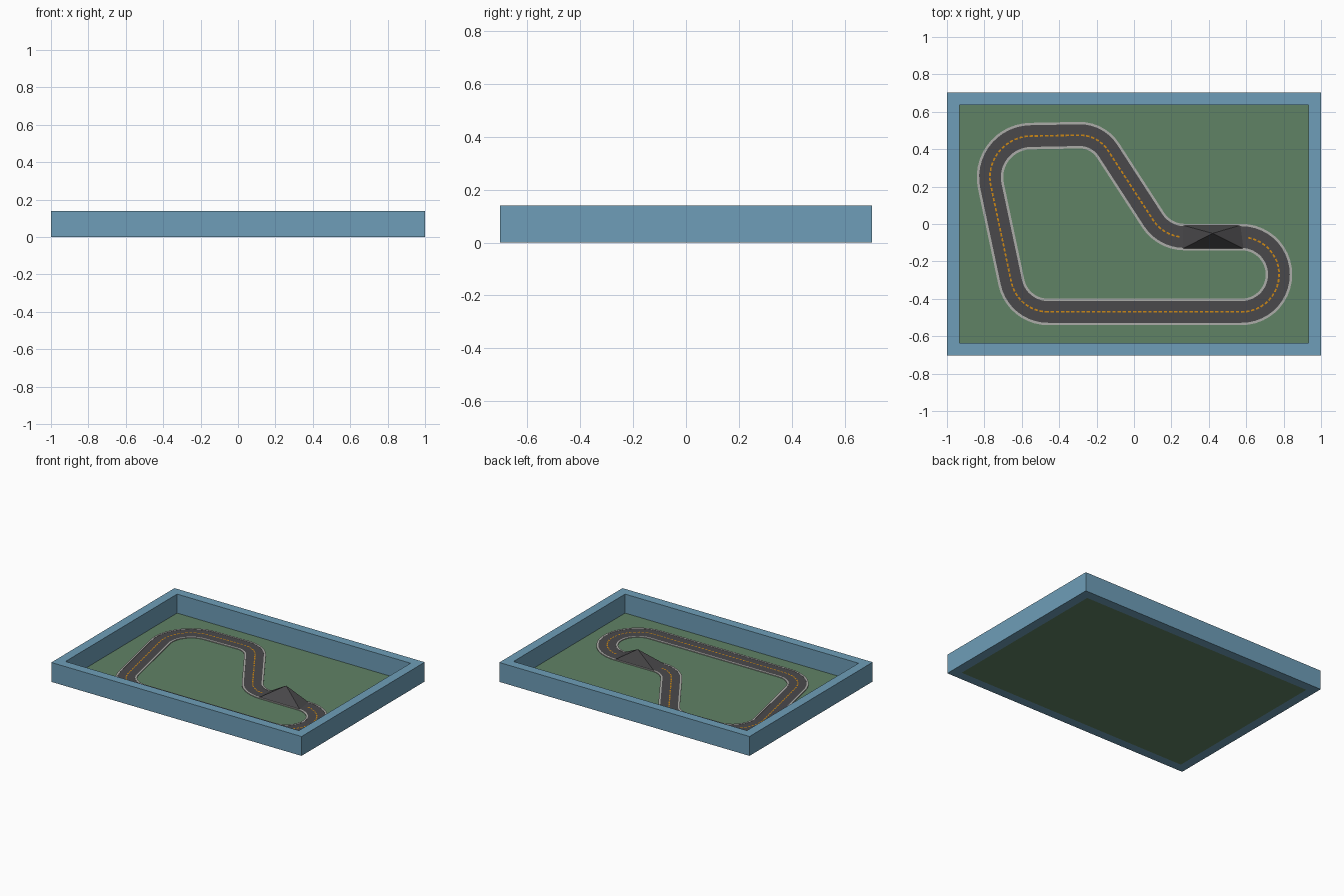
import bpy, bmesh, math
from mathutils import Vector

if "Cube" in bpy.data.objects:
    bpy.data.objects.remove(bpy.data.objects["Cube"])

def material(name, rgb):
    lin = [((c / 255 + 0.055) / 1.055) ** 2.4 for c in rgb]
    m = bpy.data.materials.new(name)
    m.diffuse_color = (*lin, 1)
    m.use_nodes = True
    m.node_tree.nodes["Principled BSDF"].inputs["Base Color"].default_value = m.diffuse_color
    return m

BLUE = material("frame blue", (110, 158, 184))
GREEN = material("grass green", (96, 130, 101))
GREY = material("kerb grey", (172, 172, 168))
ASPHALT = material("asphalt", (74, 73, 75))
ORANGE = material("dash orange", (205, 135, 20))

def make(name, verts, faces, mat):
    me = bpy.data.meshes.new(name)
    me.from_pydata(verts, [], faces)
    bm = bmesh.new()
    bm.from_mesh(me)
    bmesh.ops.recalc_face_normals(bm, faces=bm.faces)
    bm.to_mesh(me)
    bm.free()
    me.materials.append(mat)
    ob = bpy.data.objects.new(name, me)
    bpy.context.collection.objects.link(ob)
    return ob

def ring(name, outer, inner, z0, z1, mat):
    """Closed band between two matching outlines, from z0 up to z1."""
    n = len(outer)
    loops = [(outer, z0), (outer, z1), (inner, z1), (inner, z0)]
    verts = [(p[0], p[1], z) for pts, z in loops for p in pts]
    faces = []
    for k in range(4):
        a, b = k * n, (k + 1) % 4 * n
        for i in range(n):
            j = (i + 1) % n
            faces.append((a + i, a + j, b + j, b + i))
    return make(name, verts, faces, mat)

def rect(x, y):
    return [(-x, -y), (x, -y), (x, y), (-x, y)]

# Tray: raised wall and grass floor
ring("tray_wall", rect(1, 0.703), rect(0.933, 0.637), 0, 0.14, BLUE)
floor = [(x, y, z) for z in (0, 0.003) for x, y in rect(0.933, 0.637)]
make("grass_floor", floor, [(0, 1, 2, 3), (4, 5, 6, 7)] +
     [(i, (i + 1) % 4, (i + 1) % 4 + 4, i + 4) for i in range(4)], GREEN)

# Track centreline: bends (x, y, radius, turn: -1 right, +1 left) joined by tangents
bends = [(-0.46, -0.27, 0.20, -1), (-0.55, 0.25, 0.22, -1), (-0.29, 0.295, 0.18, -1),
         (0.27, 0.13, 0.20, 1), (0.575, -0.27, 0.20, -1)]

def heading(a, b):
    d = Vector((b[0] - a[0], b[1] - a[1]))
    return math.atan2(d.y, d.x) - math.asin((b[2] * b[3] - a[2] * a[3]) / d.length)

path = []
for i, b in enumerate(bends):
    t0 = heading(bends[i - 1], b)
    t1 = heading(b, bends[(i + 1) % len(bends)])
    sweep = ((t1 - t0) * b[3]) % (2 * math.pi) * b[3]
    steps = max(3, round(abs(sweep) / math.radians(8)))
    for k in range(steps + 1):
        t = t0 + sweep * k / steps
        s = b[2] * b[3]
        path.append((Vector((b[0] + s * math.sin(t), b[1] - s * math.cos(t))), t))

def offset(o):
    return [p + o * Vector((-math.sin(t), math.cos(t))) for p, t in path]

# Kerbs and asphalt
ring("road", offset(0.059), offset(-0.059), 0.002, 0.007, ASPHALT)
ring("outer_kerb", offset(0.071), offset(0.058), 0.002, 0.008, GREY)
ring("inner_kerb", offset(-0.058), offset(-0.071), 0.002, 0.008, GREY)

# Centre dashes, stepped evenly along the path and left out under the ramp
verts, faces = [], []
pitch, length, half = 0.0275, 0.018, 0.0045
travel = 0.0
for i, (p, _) in enumerate(path):
    q = path[(i + 1) % len(path)][0]
    seg = (q - p).length
    d = (q - p) / seg
    side = Vector((-d.y, d.x)) * half
    while travel < seg:
        c = p + d * travel
        travel += pitch
        if 0.24 < c.x < 0.59 and abs(c.y + 0.07) < 0.02:
            continue
        e = c + d * length
        n = len(verts)
        verts += [(*v, 0.0085) for v in (c - side, e - side, e + side, c + side)]
        faces.append((n, n + 1, n + 2, n + 3))
    travel -= seg
make("centre_dashes", verts, faces, ORANGE)

# Pointed jump ramp across the road
make("jump_ramp", [(0.255, -0.135, 0.003), (0.592, -0.135, 0.003), (0.575, -0.005, 0.003),
                   (0.255, -0.005, 0.003), (0.42, -0.05, 0.103)],
     [(3, 2, 1, 0), (0, 1, 4), (1, 2, 4), (2, 3, 4), (3, 0, 4)], ASPHALT)
